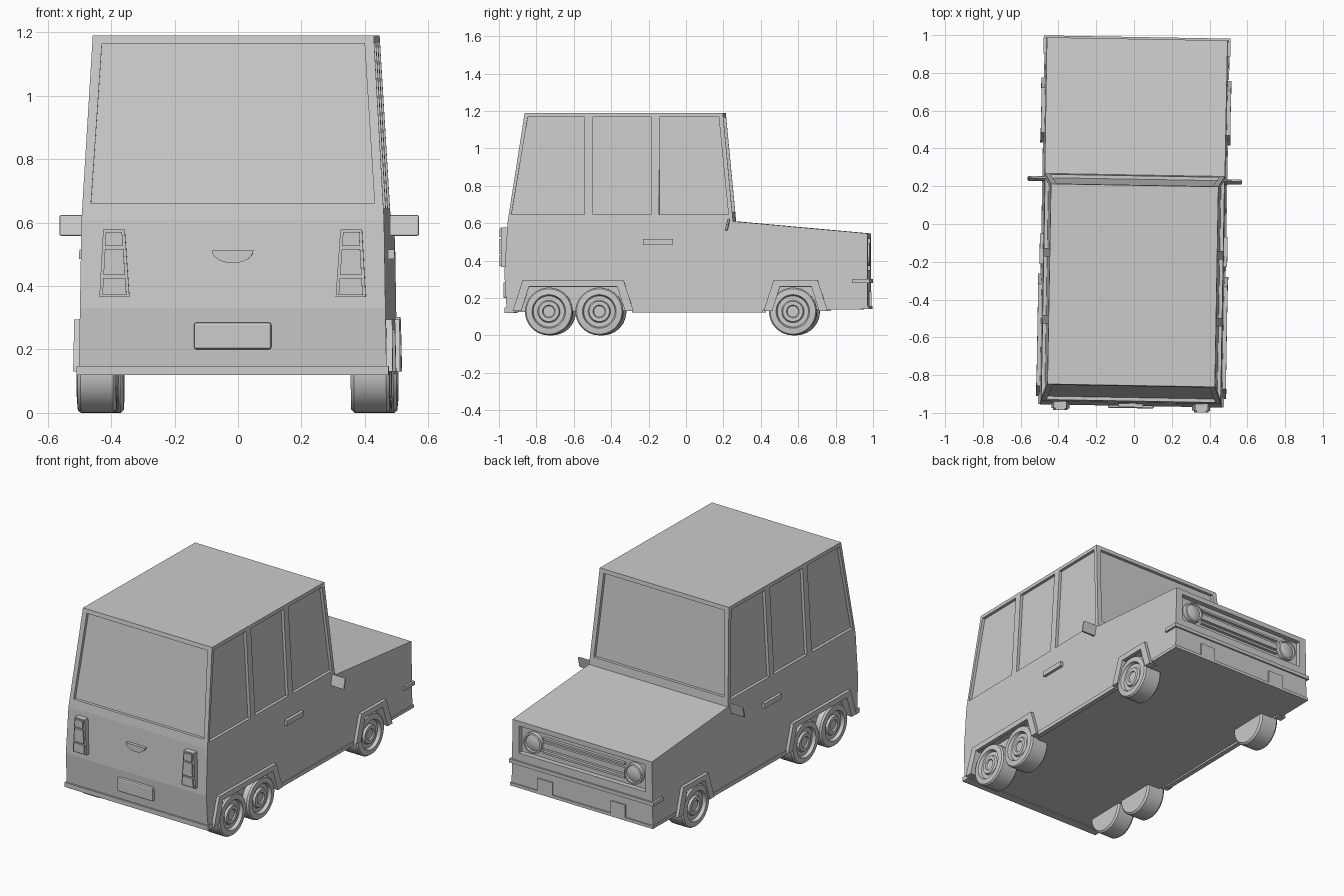
import bpy, bmesh, math
from mathutils import Vector

if "Cube" in bpy.data.objects:
    bpy.data.objects.remove(bpy.data.objects["Cube"])

BELT, ROOF = 0.61, 1.19


def half_width(z):
    if z <= BELT:
        return 0.485 - 0.008 * (z - 0.13) / 0.48
    return 0.477 - 0.034 * (z - BELT) / (ROOF - BELT)


def rear_y(z):
    return -0.945 + 0.09 * (z - BELT) / (ROOF - BELT)


def front_y(z):
    return 0.26 - 0.055 * (z - BELT) / (ROOF - BELT)


def side(pts):
    return [(half_width(z), y, z) for y, z in pts]


def finish(bm, name, bevel=0):
    bmesh.ops.recalc_face_normals(bm, faces=bm.faces)
    me = bpy.data.meshes.new(name)
    bm.to_mesh(me)
    bm.free()
    o = bpy.data.objects.new(name, me)
    bpy.context.collection.objects.link(o)
    if bevel:
        m = o.modifiers.new("bevel", 'BEVEL')
        m.width, m.segments, m.limit_method = bevel, 2, 'ANGLE'
    return o


def add_slab(bm, pts, lo, hi, mirror=False):
    """Solid swept from polygon + lo to polygon + hi, optionally mirrored in x."""
    for s in ((1, -1) if mirror else (1,)):
        rings = []
        for off in (lo, hi):
            vs = [Vector(p) + Vector(off) for p in pts]
            rings.append([bm.verts.new((s * v.x, v.y, v.z)) for v in vs])
        a, b = rings
        bm.faces.new(a)
        bm.faces.new(b)
        for i in range(len(a)):
            j = (i + 1) % len(a)
            bm.faces.new((a[i], a[j], b[j], b[i]))


def slab(name, pts, lo, hi, mirror=False, bevel=0):
    bm = bmesh.new()
    add_slab(bm, pts, lo, hi, mirror)
    return finish(bm, name, bevel)


def box(name, x0, x1, y0, y1, z0, z1, mirror=False, bevel=0):
    pts = [(x0, y0, z0), (x1, y0, z0), (x1, y1, z0), (x0, y1, z0)]
    return slab(name, pts, (0, 0, 0), (0, 0, z1 - z0), mirror, bevel)


def lathe(name, profile, origin, axis, mirror=True, n=36):
    """Spin (radius, distance) points around the x or y axis."""
    bm = bmesh.new()
    for s in ((1, -1) if mirror else (1,)):
        rings = []
        for r, d in profile:
            ring = []
            for k in range(n):
                c, t = r * math.cos(math.tau * k / n), r * math.sin(math.tau * k / n)
                v = Vector(origin) + Vector((d, c, t) if axis == 'x' else (c, d, t))
                ring.append(bm.verts.new((s * v.x, v.y, v.z)))
            rings.append(ring)
        for a, b in zip(rings, rings[1:]):
            for k in range(n):
                j = (k + 1) % n
                bm.faces.new((a[k], a[j], b[j], b[k]))
        bm.faces.new(rings[0])
        bm.faces.new(rings[-1])
    o = finish(bm, name)
    bpy.context.view_layer.objects.active = o
    bpy.ops.object.select_all(action='DESELECT')
    o.select_set(True)
    bpy.ops.object.shade_smooth_by_angle(angle=math.radians(30))
    return o


# body shell: side profile given width
prof = [(-0.95, 0.125), (-0.963, 0.33), (-0.945, BELT), (rear_y(ROOF), ROOF),
        (front_y(ROOF), ROOF), (0.26, BELT), (0.98, 0.545), (0.98, 0.14)]
bm = bmesh.new()
L, R = [[bm.verts.new((s * half_width(z), y, z)) for y, z in prof] for s in (-1, 1)]
for V in (L, R):
    bm.faces.new([V[i] for i in (0, 1, 2, 5, 6, 7)])
    bm.faces.new(V[2:6])
for i in range(8):
    j = (i + 1) % 8
    bm.faces.new((L[i], L[j], R[j], R[i]))
body = finish(bm, "body")

# cutters for windows, wheel wells and grille recess
cut = bmesh.new()
zb, zt = 0.645, 1.168
for b0, b1, t0, t1 in ((-0.925, -0.535, -0.838, -0.535), (-0.49, -0.18, -0.49, -0.18),
                       (-0.135, 0.235, -0.135, 0.183)):
    add_slab(cut, side([(b0, zb), (b1, zb), (t1, zt), (t0, zt)]), (-0.018, 0, 0), (0.04, 0, 0), True)
for fy, s in ((rear_y, -1), (front_y, 1)):
    z0, z1 = 0.66, 1.165
    pts = [(-0.447, fy(z0), z0), (0.447, fy(z0), z0), (0.414, fy(z1), z1), (-0.414, fy(z1), z1)]
    add_slab(cut, pts, (0, -0.018 * s, 0), (0, 0.04 * s, 0))
arches = {"rear": (-0.595, 0.325), "front": (0.595, 0.173)}


def trapezoid(c, h, z0, z1):
    k = 0.055 / 0.17
    top = h - 0.055
    foot = top + (z1 - z0) * k
    return [(c - foot, z0), (c - top, z1), (c + top, z1), (c + foot, z0)]


for c, h in arches.values():
    add_slab(cut, side(trapezoid(c, h - 0.02, 0.08, 0.26)), (-0.035, 0, 0), (0.05, 0, 0), True)
add_slab(cut, [(-0.435, 0.98, 0.35), (0.435, 0.98, 0.35), (0.435, 0.98, 0.515), (-0.435, 0.98, 0.515)],
         (0, -0.03, 0), (0, 0.04, 0))
cutter = finish(cut, "opening_cutter")
cutter.hide_render = True
m = body.modifiers.new("openings", 'BOOLEAN')
m.operation, m.solver, m.object = 'DIFFERENCE', 'EXACT', cutter
bpy.context.view_layer.objects.active = body
bpy.ops.object.modifier_apply(modifier="openings")
bpy.data.objects.remove(cutter)

# wheel arch flares
for key, (c, h) in arches.items():
    outer = trapezoid(c, h, 0.13, 0.295)
    inner = trapezoid(c, h - 0.035, 0.13, 0.262)
    slab(key + "_arches", side(outer + inner[::-1]), (-0.03, 0, 0), (0.019, 0, 0), True)

# wheels with stepped rims
tyre = [(0.118, 0.37), (0.128, 0.38), (0.128, 0.482), (0.121, 0.492), (0.09, 0.495), (0.083, 0.476),
        (0.06, 0.476), (0.054, 0.488), (0.034, 0.488), (0.03, 0.48)]
for name, y in (("rear_wheels", -0.725), ("middle_wheels", -0.455), ("front_wheels", 0.58)):
    lathe(name, tyre, (0, y, 0.128), 'x')

# lower trim lips
box("rear_lip", -0.492, 0.492, -0.962, -0.91, 0.12, 0.148)
box("rocker_lips", 0.46, 0.49, -0.28, 0.42, 0.122, 0.145, True)
box("front_lip", -0.49, 0.49, 0.77, 0.988, 0.14, 0.158)

# front bumper strip wrapping the corners
slab("front_bumper", [(-0.495, 0.895, 0.28), (-0.495, 0.99, 0.28), (0.495, 0.99, 0.28), (0.495, 0.895, 0.28),
                      (0.47, 0.895, 0.28), (0.47, 0.96, 0.28), (-0.47, 0.96, 0.28), (-0.47, 0.895, 0.28)],
     (0, 0, 0), (0, 0, 0.022))
box("bumper_blocks", 0.2, 0.3, 0.96, 0.988, 0.158, 0.235, True)

# headlamps and grille
lathe("headlamps", [(0.062, 0), (0.062, 0.032), (0.052, 0.034), (0.048, 0.024), (0.03, 0.03), (0.01, 0.033)],
      (0.345, 0.945, 0.432), 'y')
for z0, z1, y in ((0.385, 0.397, 0.968), (0.415, 0.45, 0.964), (0.468, 0.48, 0.968)):
    box("grille_bar", -0.28, 0.28, 0.94, y, z0, z1)

# tail lamps with three raised lenses
def lamp_edge(z):
    t = (z - 0.365) / 0.213
    return 0.325 + 0.015 * t, 0.42 - 0.012 * t


def lamp(name, z0, z1, inset, y):
    (a, b), (c, d) = lamp_edge(z0), lamp_edge(z1)
    pts = [(a + inset, -0.93, z0), (b - inset, -0.93, z0), (d - inset, -0.93, z1), (c + inset, -0.93, z1)]
    slab(name, pts, (0, 0, 0), (0, y + 0.93, 0), True)


lamp("tail_lamps", 0.365, 0.578, 0, -0.982)
for z0, z1 in ((0.372, 0.426), (0.435, 0.516), (0.526, 0.571)):
    lamp("tail_lens", z0, z1, 0.009, -0.991)

# tailgate handle and plate
arc = [(0.065 * math.cos(t), -0.94, 0.512 - 0.04 * math.sin(t)) for t in [math.pi * k / 12 for k in range(13)]]
slab("tailgate_handle", arc, (0, 0, 0), (0, -0.03, 0))
box("rear_plate", -0.122, 0.122, -0.975, -0.94, 0.2, 0.285, bevel=0.008)

# door handles and mirrors
slab("door_handles", side([(-0.22, 0.485), (-0.06, 0.485), (-0.06, 0.515), (-0.22, 0.515)]),
     (-0.01, 0, 0), (0.018, 0, 0), True)
slab("side_mirrors", [(0.47, 0.217, 0.558), (0.567, 0.217, 0.558), (0.567, 0.232, 0.624), (0.47, 0.232, 0.624)],
     (0, 0, 0), (0, 0.014, 0), True, bevel=0.006)

# the whole vehicle sits turned by one degree
for o in bpy.context.scene.objects:
    o.rotation_euler.z = math.radians(-1)
